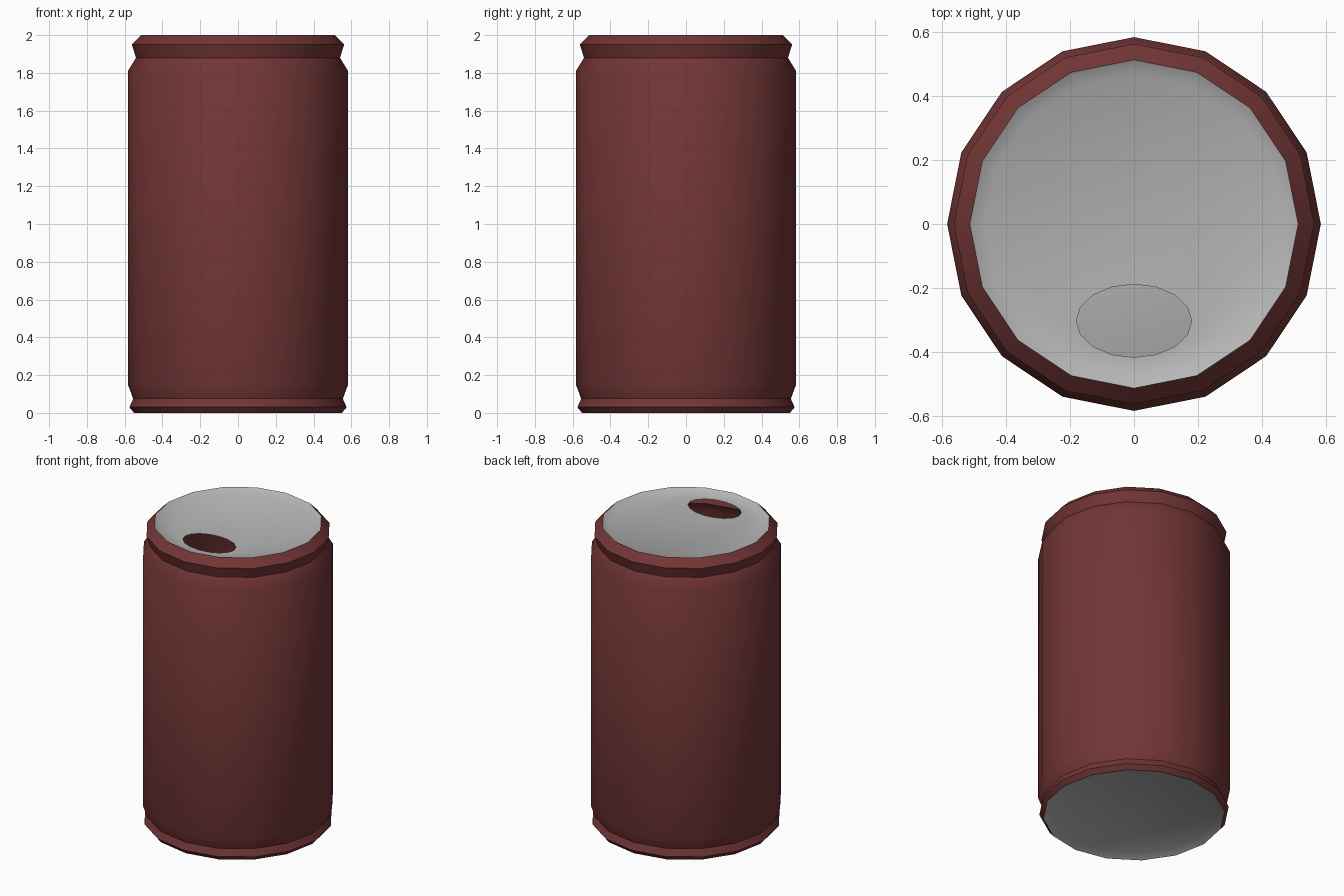
import bpy, bmesh, math

if "Cube" in bpy.data.objects:
    bpy.data.objects.remove(bpy.data.objects["Cube"])

SIDES = 16


def material(name, color):
    m = bpy.data.materials.new(name)
    m.diffuse_color = (*color, 1)
    m.use_nodes = True
    m.node_tree.nodes["Principled BSDF"].inputs["Base Color"].default_value = m.diffuse_color
    return m


red = material("dark red paint", (0.170, 0.036, 0.036))
metal = material("light grey metal", (0.47, 0.47, 0.47))


def ring(bm, rx, ry, z, cy=0.0):
    return [bm.verts.new((rx * math.cos(2 * math.pi * i / SIDES),
                          cy + ry * math.sin(2 * math.pi * i / SIDES), z))
            for i in range(SIDES)]


def skin(bm, a, b, mat):
    for i in range(SIDES):
        j = (i + 1) % SIDES
        bm.faces.new((a[i], a[j], b[j], b[i])).material_index = mat


bm = bmesh.new()

# painted wall with rolled rims, bottom to top (radius, height)
profile = [(0.55, 0), (0.575, 0.03), (0.555, 0.075), (0.583, 0.15),
           (0.583, 1.81), (0.54, 1.88), (0.562, 1.95), (0.512, 2.0)]
rings = [ring(bm, r, r, z) for r, z in profile]
for a, b in zip(rings, rings[1:]):
    skin(bm, a, b, 0)

# dished lid with an open oval mouth near the front
lid = ring(bm, 0.467, 0.467, 1.975)
mouth = ring(bm, 0.18, 0.114, 1.975, -0.302)
skin(bm, rings[-1], lid, 1)
skin(bm, lid, mouth, 1)

# dished base
base = ring(bm, 0.5, 0.5, 0.025)
skin(bm, base, rings[0], 1)
bm.faces.new(base[::-1]).material_index = 1

mesh = bpy.data.meshes.new("drink_can")
bm.to_mesh(mesh)
bm.free()
mesh.materials.append(red)
mesh.materials.append(metal)
can = bpy.data.objects.new("drink_can", mesh)
bpy.context.collection.objects.link(can)

# smooth wall, crisp rims
bpy.context.view_layer.objects.active = can
can.select_set(True)
bpy.ops.object.shade_smooth_by_angle(angle=math.radians(40))
